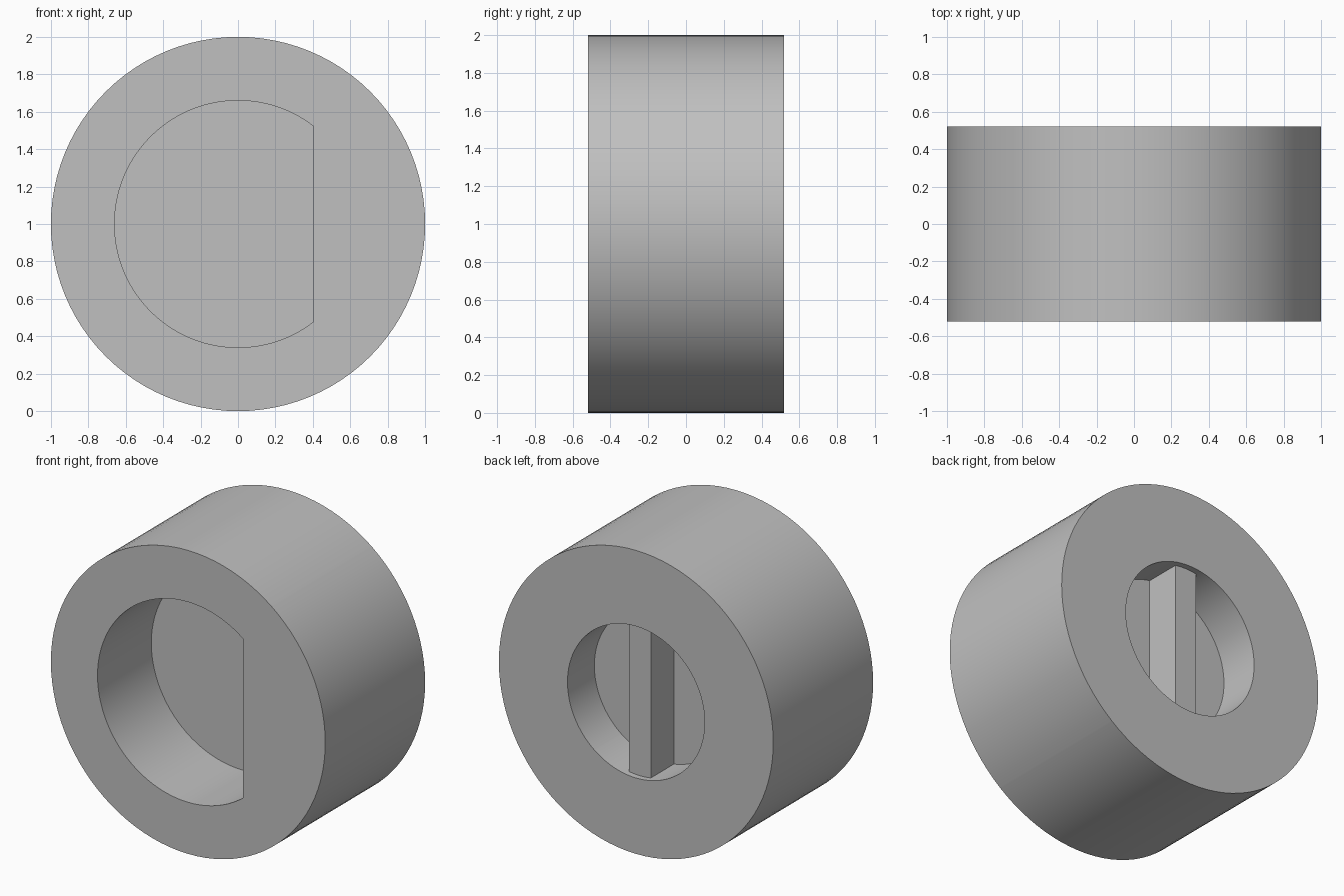
import bpy
import bmesh
import math

cube = bpy.data.objects.get("Cube")
if cube:
    bpy.data.objects.remove(cube, do_unlink=True)

grey = bpy.data.materials.new("plain grey")
grey.use_nodes = True
colour = (0.53, 0.53, 0.53, 1)
grey.diffuse_color = colour
grey.node_tree.nodes["Principled BSDF"].inputs["Base Color"].default_value = colour

HALF = 0.52        # half thickness of the body
FLAT = 0.4         # distance of the D flat from the axis
D_RADIUS = 0.66
HOLE = 0.5         # radius of the rear recess
FRONT_FLOOR, REAR_FLOOR = 0.04, 0.24


def finish(bm, name):
    bmesh.ops.recalc_face_normals(bm, faces=bm.faces)
    mesh = bpy.data.meshes.new(name)
    bm.to_mesh(mesh)
    bm.free()
    mesh.materials.append(grey)
    obj = bpy.data.objects.new(name, mesh)
    bpy.context.collection.objects.link(obj)
    return obj


def d_radius(a):
    return min(D_RADIUS, FLAT / math.cos(a)) if math.cos(a) > 0 else D_RADIUS


# Knob body: concentric rings from the front recess floor round to the rear one
corner = math.acos(FLAT / D_RADIUS)
angles = sorted([math.tau * i / 96 for i in range(96)] + [corner, math.tau - corner])
sections = [
    (d_radius, FRONT_FLOOR),
    (d_radius, -HALF),
    (lambda a: 1, -HALF),
    (lambda a: 1, HALF),
    (lambda a: HOLE, HALF),
    (lambda a: HOLE, REAR_FLOOR),
]
bm = bmesh.new()
rings = [[bm.verts.new((r(a) * math.cos(a), y, 1 + r(a) * math.sin(a))) for a in angles]
         for r, y in sections]
for inner, outer in zip(rings, rings[1:]):
    for i in range(len(angles)):
        j = (i + 1) % len(angles)
        bm.faces.new((inner[i], inner[j], outer[j], outer[i]))
bm.faces.new(rings[0])
bm.faces.new(rings[-1])
body = finish(bm, "knob_body")
bpy.ops.object.select_all(action="DESELECT")
body.select_set(True)
bpy.context.view_layer.objects.active = body
bpy.ops.object.shade_smooth_by_angle(angle=math.radians(30))

# Upright bar across the rear recess, its ends sunk into the wall
bm = bmesh.new()
bmesh.ops.create_cube(bm, size=1)
bmesh.ops.scale(bm, vec=(0.16, 0.26, 1.03), verts=bm.verts)
bmesh.ops.translate(bm, vec=(0, 0.35, 1), verts=bm.verts)
finish(bm, "rear_bar")
